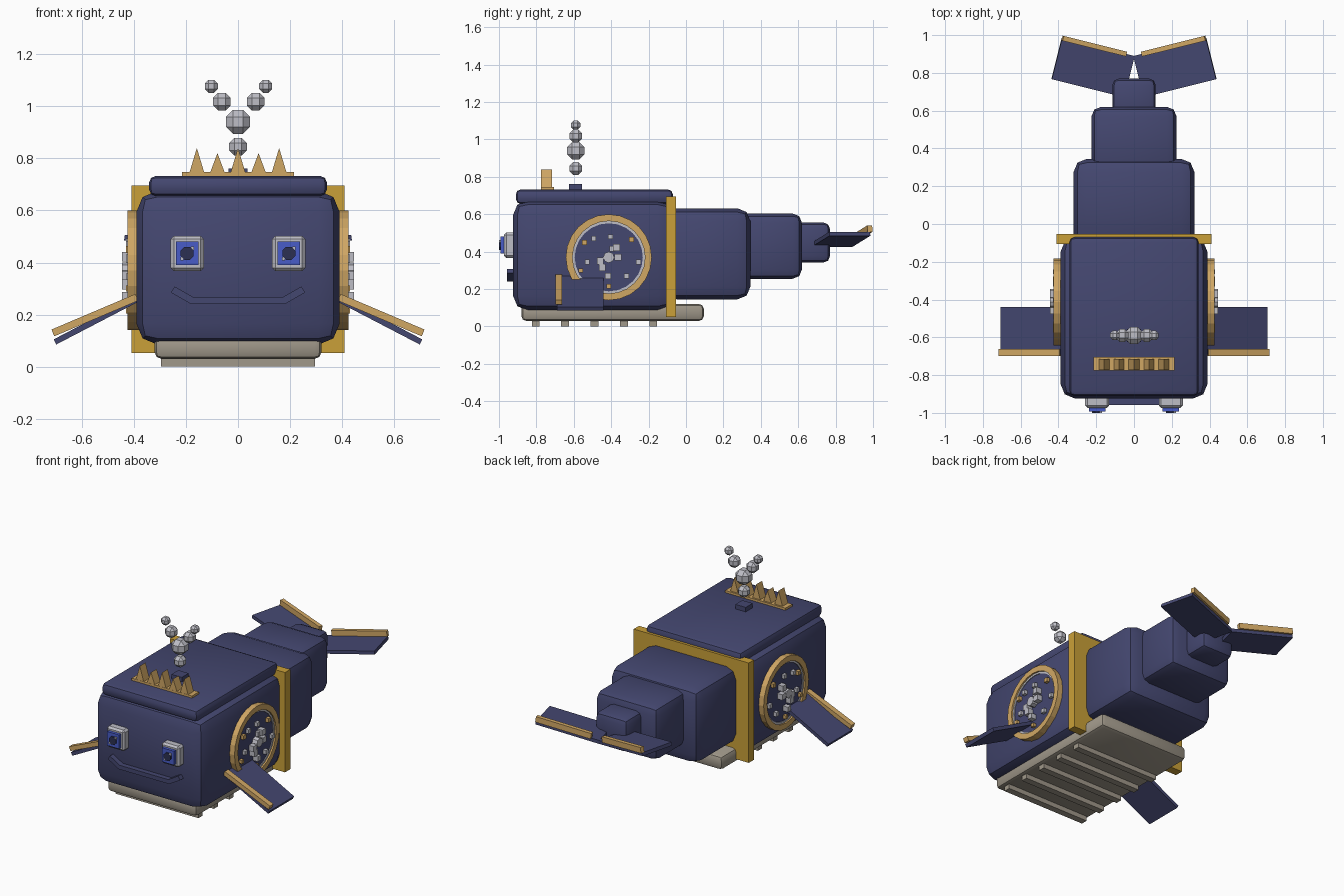
import bpy, bmesh, math
from mathutils import Matrix, Vector

if "Cube" in bpy.data.objects:
    bpy.data.objects.remove(bpy.data.objects["Cube"])

def material(name, rgb):
    m = bpy.data.materials.new(name)
    lin = [((c / 255 + 0.055) / 1.055) ** 2.4 for c in rgb]
    m.diffuse_color = (*lin, 1)
    m.use_nodes = True
    m.node_tree.nodes["Principled BSDF"].inputs["Base Color"].default_value = m.diffuse_color
    return m

NAVY = material("navy", (68, 71, 112))
GOLD = material("deep gold", (202, 160, 56))
TAN = material("pale gold", (208, 167, 100))
GREY = material("light grey", (190, 190, 198))
STONE = material("warm stone", (160, 152, 138))
BLUE = material("eye blue", (72, 92, 200))
DARK = material("dark pupil", (44, 48, 82))

def T(*v):
    return Matrix.Translation(v)

def R(deg, axis):
    return Matrix.Rotation(math.radians(deg), 4, axis)

def finish(name, bm, mat, M=None, smooth=False):
    if M is not None:
        bm.transform(M)
    bmesh.ops.recalc_face_normals(bm, faces=bm.faces)
    me = bpy.data.meshes.new(name)
    bm.to_mesh(me)
    bm.free()
    me.materials.append(mat)
    ob = bpy.data.objects.new(name, me)
    bpy.context.collection.objects.link(ob)
    if smooth:
        bpy.ops.object.select_all(action='DESELECT')
        ob.select_set(True)
        bpy.context.view_layer.objects.active = ob
        bpy.ops.object.shade_smooth_by_angle(angle=math.radians(35))
    return ob

def block(name, size, mat, M, bevel=0, seg=2):
    bm = bmesh.new()
    bmesh.ops.create_cube(bm, size=1, matrix=Matrix.Diagonal((*size, 1)))
    if bevel:
        bmesh.ops.bevel(bm, geom=bm.edges[:], offset=bevel, segments=seg,
                        profile=0.5, affect='EDGES')
    return finish(name, bm, mat, M, smooth=bevel > 0 and seg > 1)

def span(name, x, y, z, mat, bevel=0, seg=2):
    """Block given by its x, y and z ranges."""
    lo, hi = Vector((x[0], y[0], z[0])), Vector((x[1], y[1], z[1]))
    return block(name, hi - lo, mat, T(*((lo + hi) / 2)), bevel, seg)

def prism(name, pts, depth, mat, M):
    """Outline in x, z pushed along y."""
    bm = bmesh.new()
    f = bm.faces.new([bm.verts.new((p[0], -depth / 2, p[1])) for p in pts])
    r = bmesh.ops.extrude_face_region(bm, geom=[f])
    bmesh.ops.translate(bm, vec=(0, depth, 0),
                        verts=[v for v in r['geom'] if isinstance(v, bmesh.types.BMVert)])
    return finish(name, bm, mat, M)

def ring(name, r0, r1, h0, h1, mat, M, n=24):
    """Square-section ring around local z."""
    bm = bmesh.new()
    prof = [(r0, h0), (r1, h0), (r1, h1), (r0, h1)]
    loops = [[bm.verts.new((r * math.cos(a), r * math.sin(a), h)) for r, h in prof]
             for a in (2 * math.pi * i / n for i in range(n))]
    for i in range(n):
        a, b = loops[i], loops[(i + 1) % n]
        for j in range(4):
            k = (j + 1) % 4
            bm.faces.new((a[j], a[k], b[k], b[j]))
    return finish(name, bm, mat, M)

def disc(name, r, h, mat, M, n=24):
    bm = bmesh.new()
    bmesh.ops.create_cone(bm, cap_ends=True, segments=n, radius1=r, radius2=r, depth=h)
    return finish(name, bm, mat, M)

# Body, from head to tail
span("head", (-.39, .39), (-.925, -.07), (.085, .675), NAVY, .08)
span("head_cap", (-.342, .342), (-.91, -.07), (.655, .733), NAVY, .027)
span("middle_body", (-.32, .32), (-.12, .345), (.145, .632), NAVY, .07)
span("rear_body", (-.225, .225), (.25, .62), (.255, .604), NAVY, .05)
span("tail_stem", (-.115, .115), (.54, .77), (.342, .556), NAVY, .035)
span("collar", (-.41, .41), (-.107, -.053), (.052, .695), GOLD)

# Belly plate with cross ridges
span("belly_plate", (-.32, .32), (-.88, .095), (.03, .12), STONE, .025)
for i in range(5):
    y = -.803 + .157 * i
    span("belly_ridge", (-.295, .295), (y - .021, y + .021), (0, .04), STONE)

# Mouth: straight middle with raised ends
prism("mouth", [(-.258, .285), (-.18, .24), (.18, .24), (.258, .285), (.243, .308),
                (.172, .267), (-.172, .267), (-.243, .308)], .06, NAVY, T(0, -.928, 0))

# Comb on top and blowhole with water drops
span("comb_base", (-.215, .215), (-.775, -.705), (.725, .747), TAN)
for i in range(5):
    prism("comb_spike", [(-.03, .74), (.03, .74), (0, .82 if i % 2 else .84)], .058,
          TAN, T((i - 2) * .079, -.745, 0))
span("blowhole", (-.037, .037), (-.625, -.555), (.72, .762), NAVY)
for x, z, r in [(0, .845, .034), (0, .94, .046), (-.062, 1.018, .034), (.068, 1.018, .034),
                (-.102, 1.077, .025), (.106, 1.077, .025)]:
    block("water_drop", (2 * r,) * 3, GREY, T(x, -.59, z), r * .58, 1)

# Beads on the side medallion: y offset, z offset, size, colour
beads = [(-.13, .08, .026, TAN), (-.08, .10, .026, GREY), (.01, .11, .026, GREY),
         (.122, .095, .026, TAN), (.16, -.025, .026, GREY), (.095, -.10, .026, GREY),
         (-.005, -.10, .032, GREY), (0, -.155, .022, TAN), (-.115, -.025, .026, GREY),
         (.042, .052, .036, GREY), (-.035, -.055, .036, GREY), (.05, 0, .036, GREY),
         (-.045, -.02, .036, GREY), (.02, .045, .03, GREY), (-.15, -.07, .022, TAN)]

for s in (-1, 1):
    side = "left" if s < 0 else "right"
    # Eye
    E = T(s * .195, 0, .435)
    block(side + "_eye_plate", (.127, .06, .135), GREY, E @ T(0, -.943, 0), .012, 1)
    block(side + "_eye_iris", (.086, .04, .09), BLUE, E @ T(0, -.972, 0))
    disc(side + "_eye_pupil", .027, .008, DARK, E @ T(0, -.996, 0) @ R(90, 'X') @ R(22.5, 'Z'), 8)
    for dx, dz in ((.02, .02), (-.02, -.02)):
        block(side + "_eye_glint", (.013, .008, .013), GREY, E @ T(dx, -.9955, dz))

    # Medallion
    C = T(s * .38, -.413, .37) @ R(s * 90, 'Y')
    ring(side + "_medallion_rim", .194, .23, 0, .045, TAN, C)
    ring(side + "_medallion_inner_rim", .182, .195, 0, .035, GREY, C)
    disc(side + "_medallion_disc", .184, .03, NAVY, C @ T(0, 0, .015))
    disc(side + "_medallion_hub", .03, .05, GREY, C @ T(0, 0, .04), 8)
    for dy, dz, w, m in beads:
        d = .045 if w > .03 else .03
        block(side + "_medallion_bead", (d, w, w), m,
              T(s * (.405 + d / 2 - .005), -.413 + dy, .37 + dz))

    # Side fin with leading edge
    block(side + "_fin", (.39, .25, .022), NAVY, T(s * .53, -.565, .185) @ R(s * 27.5, 'Y'))
    block(side + "_fin_edge", (.35, .036, .028), TAN, T(s * .55, -.68, .198) @ R(s * 23, 'Y'))

    # Tail fluke with trailing edge
    F = T(s * .217, .828, .466) @ R(s * 14, 'Z') @ R(-s * 8.5, 'Y')
    block(side + "_fluke", (.40, .225, .022), NAVY, F)
    block(side + "_fluke_edge", (.35, .026, .036), TAN, F @ T(s * .025, .112, .028))
